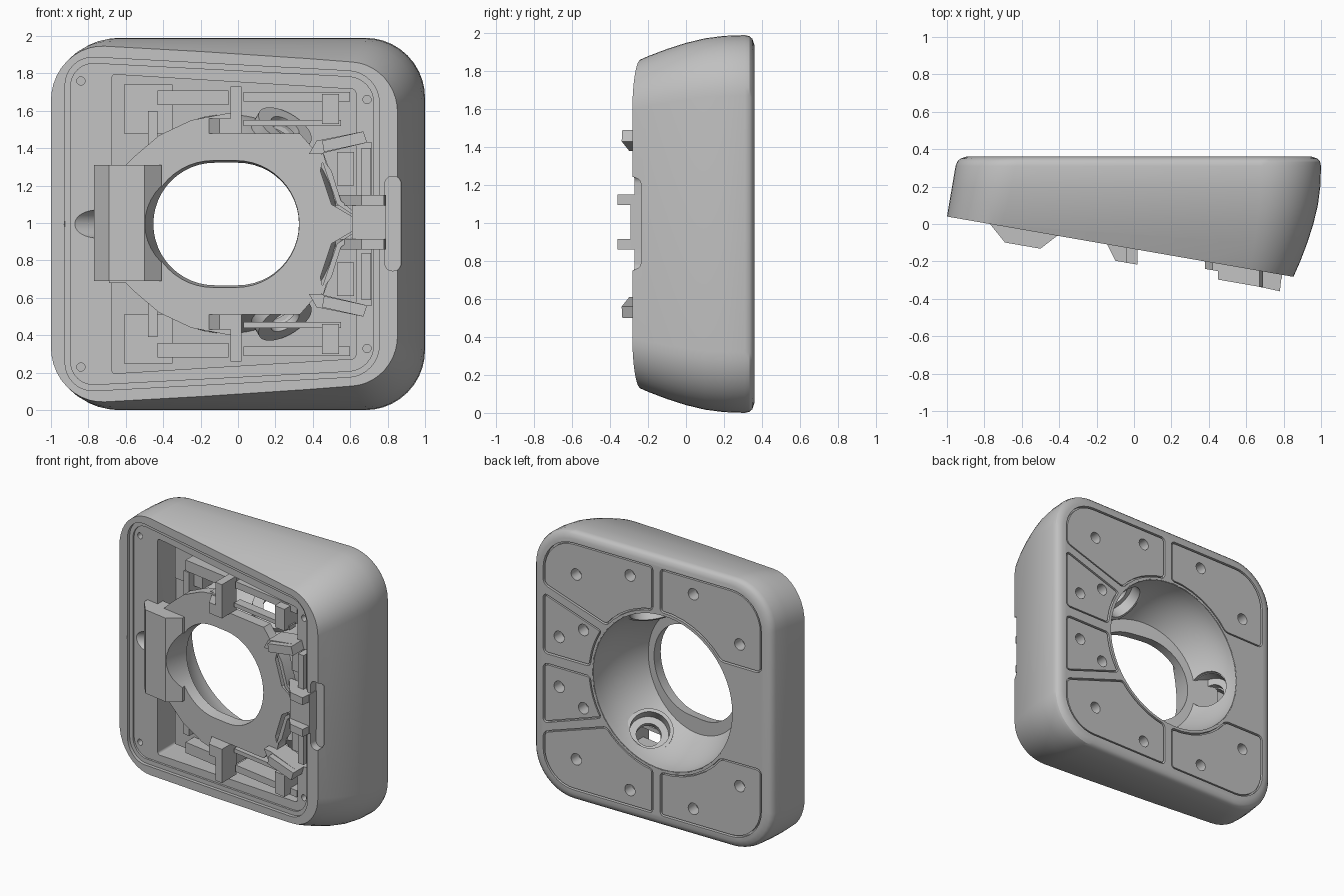
import bpy, bmesh, math
from mathutils import Vector

cube = bpy.data.objects.get("Cube")
if cube:
    bpy.data.objects.remove(cube, do_unlink=True)

grey = bpy.data.materials.new("plain grey")
grey.use_nodes = True
grey.diffuse_color = (0.53, 0.53, 0.53, 1)
grey.node_tree.nodes["Principled BSDF"].inputs["Base Color"].default_value = grey.diffuse_color

MID, CX = 0.995, -0.06            # height of the middle, x of the bore axis


def front(d):
    """Plane parallel to the slanted front, raised by d."""
    return lambda x: -0.134 - 0.174 * x - d


def loft(name, rings, closed=False):
    """Skin rings of equal length; cap the ends, or join last to first."""
    bm = bmesh.new()
    vs = [[bm.verts.new(p) for p in ring] for ring in rings]
    n = len(vs[0])
    for a, b in zip(vs, vs[1:] + (vs[:1] if closed else [])):
        for i in range(n):
            bm.faces.new((a[i], a[(i + 1) % n], b[(i + 1) % n], b[i]))
    if not closed:
        bm.faces.new(vs[0][::-1])
        bm.faces.new(vs[-1])
    bmesh.ops.recalc_face_normals(bm, faces=bm.faces[:])
    me = bpy.data.meshes.new(name)
    bm.to_mesh(me)
    bm.free()
    me.materials.append(grey)
    ob = bpy.data.objects.new(name, me)
    bpy.context.collection.objects.link(ob)
    return ob


def at_depth(poly, y):
    return [(x, y(x) if callable(y) else y, z) for x, z in poly]


def prism(name, poly, y0, y1):
    return loft(name, [at_depth(poly, y0), at_depth(poly, y1)])


def slab(name, profile, z0, z1):
    """Profile of (x, raise) extruded in height."""
    return loft(name, [[(x, front(d)(x), z) for x, d in profile] for z in (z0, z1)])


def rect(x0, x1, z0, z1):
    return [(x0, z0), (x1, z0), (x1, z1), (x0, z1)]


def flip(poly):
    return [(x, 2 * MID - z) for x, z in poly]


def rounded(corners, steps=8):
    """Polygon from (x, z, radius) corners."""
    out = []
    for i, (x, z, r) in enumerate(corners):
        if r == 0:
            out.append((x, z))
            continue
        b = Vector((x, z))
        a = b + (Vector(corners[i - 1][:2]) - b).normalized() * r
        c = b + (Vector(corners[(i + 1) % len(corners)][:2]) - b).normalized() * r
        for k in range(steps + 1):
            t = k / steps
            w0, w1, w2 = (1 - t) ** 2, 1.414 * t * (1 - t), t * t
            out.append(tuple((a * w0 + b * w1 + c * w2) / (w0 + w1 + w2)))
    return out


def shrink(poly, d):
    """Move every side of a polygon inward by d."""
    n = len(poly)
    pts = [Vector(p) for p in poly]
    area = sum(pts[i - 1].cross(pts[i]) for i in range(n))
    out = []
    for i, p in enumerate(pts):
        e0, e1 = (p - pts[i - 1]).normalized(), (pts[(i + 1) % n] - p).normalized()
        n0, n1 = Vector((-e0.y, e0.x)), Vector((-e1.y, e1.x))
        out.append(tuple(p + (n0 + n1) / (1 + n0.dot(n1)) * math.copysign(d, area)))
    return out


def arc(a0, a1, r, n, cx=CX):
    angles = [math.radians(a0 + (a1 - a0) * i / n) for i in range(n + 1)]
    return [(cx + r * math.cos(a), MID + r * math.sin(a)) for a in angles]


def stadium(r, left, right):
    return arc(-90, 90, r, 24, right) + arc(90, 270, r, 24, left)


def circle(p, axis, r, n=32):
    u = Vector(axis).orthogonal().normalized()
    v = Vector(axis).normalized().cross(u)
    return [Vector(p) + r * (u * math.cos(k * math.tau / n) + v * math.sin(k * math.tau / n)) for k in range(n)]


def rod(p, axis, r, s0, s1):
    p, axis = Vector(p), Vector(axis)
    return loft("cutter", [circle(p + axis * s, axis, r) for s in (s0, s1)])


def tube(name, p, axis, r0, r1, s0, s1):
    p, axis = Vector(p), Vector(axis)
    return loft(name, [circle(p + axis * s, axis, r) for r, s in ((r0, s0), (r0, s1), (r1, s1), (r1, s0))], True)


def cut(ob, cutter, keep=False):
    cutter.hide_render = True
    mod = ob.modifiers.new("cut", "BOOLEAN")
    mod.operation, mod.solver, mod.object = "DIFFERENCE", "EXACT", cutter
    bpy.context.view_layer.objects.active = ob
    bpy.ops.object.modifier_apply(modifier=mod.name)
    if not keep:
        bpy.data.objects.remove(cutter, do_unlink=True)


# Housing: rounded outline lofted back to front, sliced by the slanted front
levels = [(.36, .05), (.35, .02), (.335, .006), (.31, 0), (.2, .004), (.1, .017), (0, .041), (-.1, .073),
          (-.2, .111), (-.31, .16)]
rings = []
for y, inset in levels:
    left = -1 + 0.17 * (y - 0.04) + (inset if y > .3 else 0)
    right, top, r = 1 - inset, 2 * MID - inset, 0.32 - inset * 0.5
    pts = rounded([(left, inset, r), (right, inset, r), (right, top, r), (left, top, r)], 10)
    rings.append(at_depth(pts, y))
housing = loft("housing", rings)
cut(housing, prism("cutter", rect(-1.3, 1.3, -.3, 2.3), front(1), front(0)))


def frame(x0, x1, half0, half1, r):
    return rounded([(x0, MID - half0, r), (x1, MID - half1, r), (x1, MID + half1, r), (x0, MID + half0, r)])


# Stepped front rim, inner cavity, latch pockets and bore
cut(housing, prism("cutter", frame(-.925, .755, .9, .81, .16), front(.1), front(-.025)))
cut(housing, prism("cutter", frame(-.895, .725, .865, .78, .13), front(.11), front(-.04)))
cut(housing, prism("cutter", frame(-.675, .63, .8, .72, .02), front(.12), .24))
cut(housing, prism("cutter", rect(.58, .715, .56, 1.43), front(.13), front(-.2)))
cut(housing, prism("cutter", rounded([(x, z, .04) for x, z in rect(.785, .872, .745, 1.25)]), front(.14), front(-.06)))
cut(housing, rod((CX, .36, MID), (0, 1, 0), .575, -.3, .1))
for x, h in ((-.84, .765), (.69, .665)):
    for s in (-1, 1):
        cut(housing, rod((x, front(0)(x), MID + s * h), (0, 1, 0), .022, -.05, .12))

# Bowl flaring from the front ring to the back
STEPS, N = 10, 64


def bowl_ring(t, thick):
    r = .42 + .15 * math.cos(t * math.pi / 2) + thick
    back = .358
    return [(x, back * (1 - t) + t * front(-.06)(x), z) for x, z in arc(0, 360 - 360 / N, r, N - 1)]


ts = [i / STEPS for i in range(STEPS + 1)]
bowl = loft("bowl", [bowl_ring(t, 0) for t in ts] + [bowl_ring(t, .03) for t in reversed(ts[1:])]
            + [bowl_ring(0, .004)], True)

# Three slanted stepped screw channels through the bowl
for i, deg in enumerate((180, 59, -59)):
    a = math.radians(deg)
    axis = Vector((.88 * math.cos(a), -.47, .88 * math.sin(a)))
    p = (CX + .5 * math.cos(a), .14, MID + .5 * math.sin(a))
    cut(bowl, rod(p, axis, .14, -.15, .15))
    if deg == 180:
        cut(housing, rod(p, axis, .155, -.1, .12))
        cut(housing, rod(p, axis, .075, 0, .5))
    tube(f"screw_cup_{i}", p, axis, .16, .135, 0, .1)
    tube(f"screw_seat_{i}", p, axis, .16, .085, .08, .12)

# Back pads set in grooves, with screw holes: outer corners, bore arc, hole places
pads = {
    "upper_left_pad": ([(.02, 1.91, .03), (.92, 1.91, .25), (.92, 1.54, .04)], (39, 82.3), [(.65, 1.68), (.21, 1.79)]),
    "middle_left_pad": ([(.92, 1.48, .04), (.92, 1.03, .04)], (3.4, 33), [(.79, 1.18), (.59, 1.285)]),
    "upper_right_pad": ([(-.04, 1.91, .03), (-.87, 1.91, .25), (-.87, 1.35, .04)], (143, 88), [(-.31, 1.79), (-.69, 1.52)]),
}
for name, (corners, angles, places) in pads.items():
    bore = [(x, z, 0) for x, z in arc(*angles, .593, 6)]
    bore[0], bore[-1] = [(x, z, .03) for x, z, _ in (bore[0], bore[-1])]
    outline = rounded(corners + bore)
    for suffix, f in (("", list), ("_lower", flip)):
        cut(housing, prism("cutter", f(outline), .335, .4))
        pad = prism(name + suffix, shrink(f(outline), .012), .33, .357)
        for x, z in f(places):
            hole = rod((x, .36, z), (0, 1, 0), .042, -.09, .05)
            cut(pad, hole, True)
            cut(housing, hole)

# Front carrier plate with its flat-sided oval opening
half = [(-.69, 1.31), (-.6, 1.31), (-.55, 1.36), (-.42, 1.47), (-.25, 1.55), (-.04, 1.59), (-.04, 1.48), (.33, 1.48),
        (.4, 1.4), (.46, 1.36), (.44, 1.28), (.5, 1.1), (.62, 1.03)]
carrier = prism("carrier_plate", half + flip(half)[::-1], front(-.1), front(-.02))
raised = slab("raised_shoulder", [(-.77, 0), (-.69, .085), (-.5, .085), (-.41, 0), (-.41, -.08), (-.77, -.08)], .69, 1.31)
opening = loft("cutter", [at_depth(stadium(.365, -.15, -.035), front(.15)), at_depth(stadium(.32, -.12, .005), front(-.15))])
cut(carrier, opening, True)
cut(raised, opening)

# Latch at the side
prism("latch_block", rect(.61, .79, .86, 1.15), front(-.1), front(.02))
for i, z in enumerate((.86, 1.095)):
    slab(f"latch_hook_{i}", [(.52, -.08), (.62, .04), (.66, .085), (.78, .09), (.79, 0), (.79, -.08)], z, z + .055)

# Parts repeated above and below the middle: springs, wedges, ribs
spring = [(.44, 1.36), (.455, 1.38), (.47, 1.28), (.53, 1.1), (.62, 1.04), (.62, 1.06), (.55, 1.12), (.5, 1.28)]
ribs = [
    ("corner_block", (-.61, -.35, 1.48, 1.74), -.38, -.16),
    ("upright_rib", (-.48, -.43, 1.42, 1.6), -.3, -.1),
    ("long_bar", (-.43, -.05, 1.63, 1.71), -.36, -.06),
    ("short_bar", (-.18, -.1, 1.48, 1.57), -.1, -.04),
    ("cross_bar", (.03, .55, 1.52, 1.55), -.12, -.05),
    ("outer_bar", (.03, .6, 1.65, 1.7), -.3, -.07),
    ("post", (.45, .54, 1.53, 1.69), -.4, 0),
    ("side_rib", (.53, .62, 1.2, 1.38), -.38, -.1),
    ("side_bar", (.66, .71, 1.15, 1.4), -.1, -.01),
    ("guide_post", (-.04, .02, 1.48, 1.73), -.09, .08),
]
for side, f in (("upper", list), ("lower", flip)):
    for name, box, d0, d1 in ribs:
        prism(f"{side}_{name}", f(rect(*box)), front(d0), front(d1))
    prism(f"{side}_spring", f(spring), front(-.12), front(-.02))
    prism(f"{side}_catch", f([(.38, 1.37), (.44, 1.37), (.69, 1.43), (.67, 1.49), (.42, 1.44)]), front(-.12), front(.04))
    prism(f"{side}_catch_tip", f([(.46, 1.38), (.69, 1.43), (.67, 1.49), (.45, 1.44)]), front(0), front(.085))
    z0, z1 = sorted(z for _, z in f([(0, 1.48), (0, 1.56)]))
    slab(f"{side}_wedge", [(-.17, -.05), (-.1, .08), (-.03, .08), (-.03, -.05)], z0, z1)

# Smooth curved surfaces while keeping edges crisp
for ob in bpy.context.view_layer.objects:
    ob.select_set(ob.type == "MESH" and grey.name in ob.data.materials)
bpy.context.view_layer.objects.active = housing
bpy.ops.object.shade_smooth_by_angle(angle=math.radians(30))
